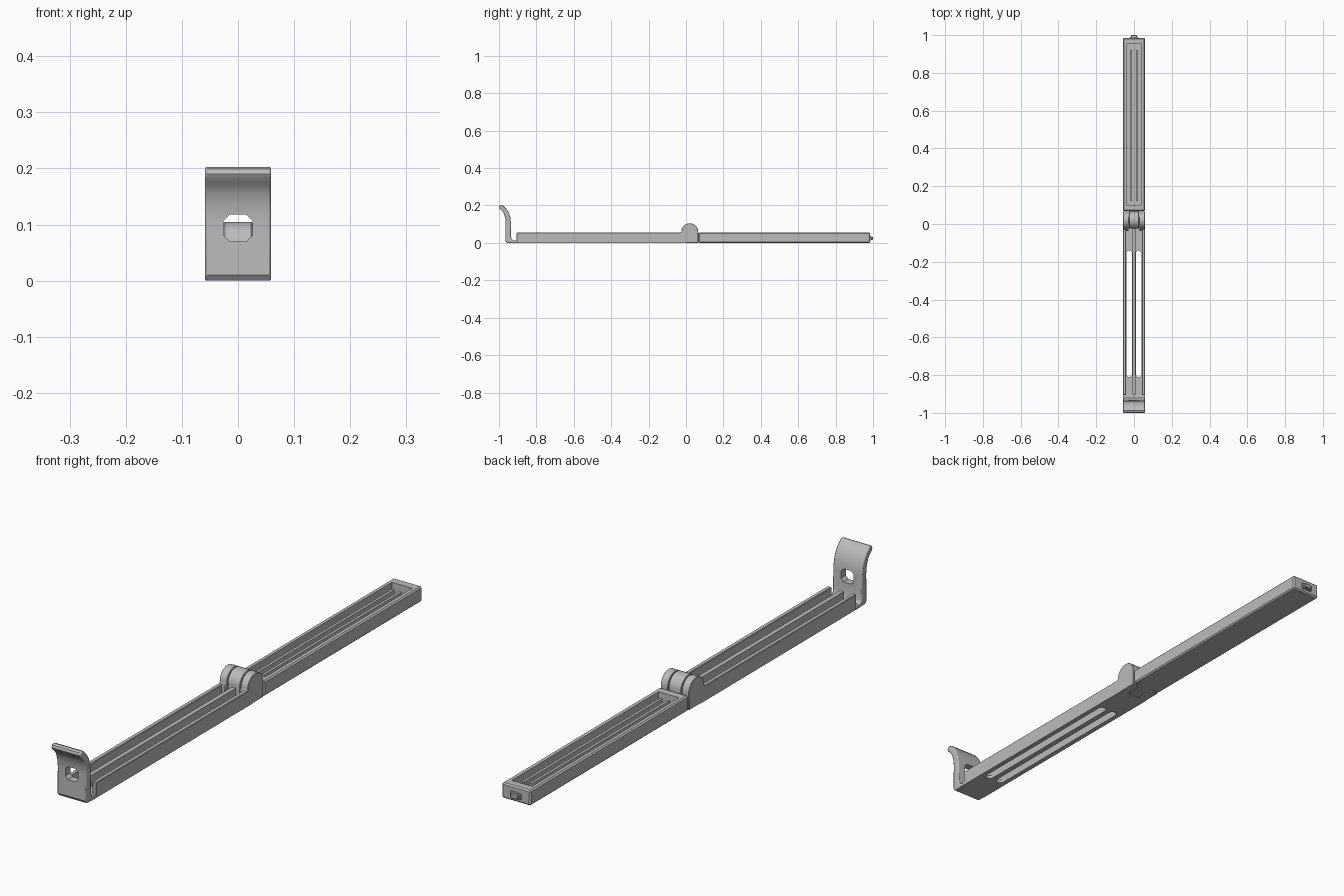
import bpy, bmesh, math
from mathutils import Vector

if "Cube" in bpy.data.objects:
    bpy.data.objects.remove(bpy.data.objects["Cube"])

grey = bpy.data.materials.new("plain grey")
grey.use_nodes = True
grey.diffuse_color = (0.5, 0.5, 0.5, 1)
grey.node_tree.nodes["Principled BSDF"].inputs["Base Color"].default_value = (0.5, 0.5, 0.5, 1)

W = 0.058        # half width
H = 0.056        # bar height
FLOOR = 0.012


def prism(name, outline, axis, lo, hi):
    """Extrude a 2D outline along an axis between lo and hi."""
    place = {"x": lambda a, b, t: (t, a, b),
             "y": lambda a, b, t: (a, t, b),
             "z": lambda a, b, t: (a, b, t)}[axis]
    bm = bmesh.new()
    face = bm.faces.new([bm.verts.new(place(a, b, lo)) for a, b in outline])
    new = bmesh.ops.extrude_face_region(bm, geom=[face])["geom"]
    shift = Vector(place(0, 0, hi - lo))
    bmesh.ops.translate(bm, vec=shift, verts=[v for v in new if isinstance(v, bmesh.types.BMVert)])
    bmesh.ops.recalc_face_normals(bm, faces=bm.faces)
    mesh = bpy.data.meshes.new(name)
    bm.to_mesh(mesh)
    bm.free()
    mesh.materials.append(grey)
    obj = bpy.data.objects.new(name, mesh)
    bpy.context.collection.objects.link(obj)
    return obj


def box(name, x, y, z):
    return prism(name, [(x[0], y[0]), (x[1], y[0]), (x[1], y[1]), (x[0], y[1])], "z", *z)


def arc(cy, cz, r, start, end, n=16):
    angles = [math.radians(start + (end - start) * i / n) for i in range(n + 1)]
    return [(cy + r * math.cos(a), cz + r * math.sin(a)) for a in angles]


def bevel(obj, width, segments=1, angle=50):
    m = obj.modifiers.new("soft edges", "BEVEL")
    m.width, m.segments = width, segments
    m.limit_method, m.angle_limit = "ANGLE", math.radians(angle)


def cut(obj, cutter):
    m = obj.modifiers.new("cut", "BOOLEAN")
    m.operation, m.solver, m.object = "DIFFERENCE", "EXACT", cutter
    cutter.hide_render = True
    cutter.hide_set(True)


def smooth(obj):
    bpy.ops.object.select_all(action="DESELECT")
    obj.select_set(True)
    bpy.context.view_layer.objects.active = obj
    bpy.ops.object.shade_smooth_by_angle(angle=math.radians(32))


# Front arm: floor plate with two long slots
floor = box("front_arm_floor", (-W, W), (-0.93, 0), (0, FLOOR))
for side in (-1, 1):
    cx, r = side * 0.025, 0.015
    slot = arc(cx, -0.155, r, 0, 180, 10) + arc(cx, -0.795, r, 180, 360, 10)
    cut(floor, prism("slot_cutter", slot, "z", -0.02, 0.03))

# Front arm: side walls and centre rib
for label, side in (("right", -1), ("left", 1)):
    wall = box(label + "_front_wall", sorted((side * W, side * 0.042)), (-0.905, 0), (0.001, H))
    bevel(wall, 0.002)
box("front_centre_rib", (-0.008, 0.008), (-0.905, -0.01), (0.005, H - 0.003))

# Upright hook with a curled lip
hook_outline = [
    (-0.9, 0), (-0.957, 0), (-0.965, 0.01), (-0.964, 0.11), (-0.967, 0.135),
    (-0.974, 0.157), (-0.984, 0.172), (-0.996, 0.182), (-1, 0.19), (-0.997, 0.199),
    (-0.988, 0.203), (-0.977, 0.199), (-0.961, 0.183), (-0.948, 0.163), (-0.94, 0.14),
    (-0.936, 0.11), (-0.935, 0.032), (-0.931, 0.02), (-0.922, 0.013), (-0.9, FLOOR)]
hook = prism("hook", hook_outline, "x", -W - 0.001, W + 0.001)
bevel(hook, 0.004, 2, 60)
a, b, c = 0.026, 0.07, 0.118
k = 0.011
window = [(-a + k, b), (a - k, b), (a, b + k), (a, c - k), (a - k, c), (-a + k, c), (-a, c - k), (-a, b + k)]
cut(hook, prism("window_cutter", window, "y", -1.05, -0.9))
smooth(hook)

# Hinge: outer knuckles on the front arm, middle knuckle on the back arm
dome = arc(0.02, 0.06, 0.045, 0, 180, 24)
outer_outline = [(0.065, 0)] + dome + [(-0.028, H), (-0.036, H - 0.002), (-0.036, 0)]
for label, x in (("right", (-W, -0.028)), ("left", (0.028, W))):
    knuckle = prism(label + "_knuckle", outer_outline, "x", *x)
    bevel(knuckle, 0.002, 1, 70)
    smooth(knuckle)
middle_outline = [(0.09, 0.001)] + [(0.09, 0.05), (0.066, 0.052)] + dome + [(-0.025, 0.001)]
middle = prism("middle_knuckle", middle_outline, "x", -0.0255, 0.0255)
bevel(middle, 0.002, 1, 70)
smooth(middle)
pin = prism("hinge_pin", arc(0.02, 0.06, 0.018, 0, 345, 23), "x", -0.05, 0.05)
smooth(pin)

# Back arm: long tray with a sunken channel and two ribs
tray = box("back_arm", (-W, W + 0.001), (0.068, 0.985), (0, H))
bevel(tray, 0.005, 1)
cut(tray, box("channel_cutter", (-0.041, 0.041), (0.1, 0.952), (0.016, 0.1)))
for label, cx in (("right", -0.0145), ("left", 0.0145)):
    box(label + "_back_rib", (cx - 0.005, cx + 0.005), (0.122, 0.922), (0.01, 0.048))

# Latch at the far end
bevel(box("latch_base", (-0.022, 0.022), (0.975, 0.991), (0.014, 0.036)), 0.002)
bevel(box("latch_lip", (-0.015, 0.015), (0.975, 1.0), (0.016, 0.032)), 0.003)
